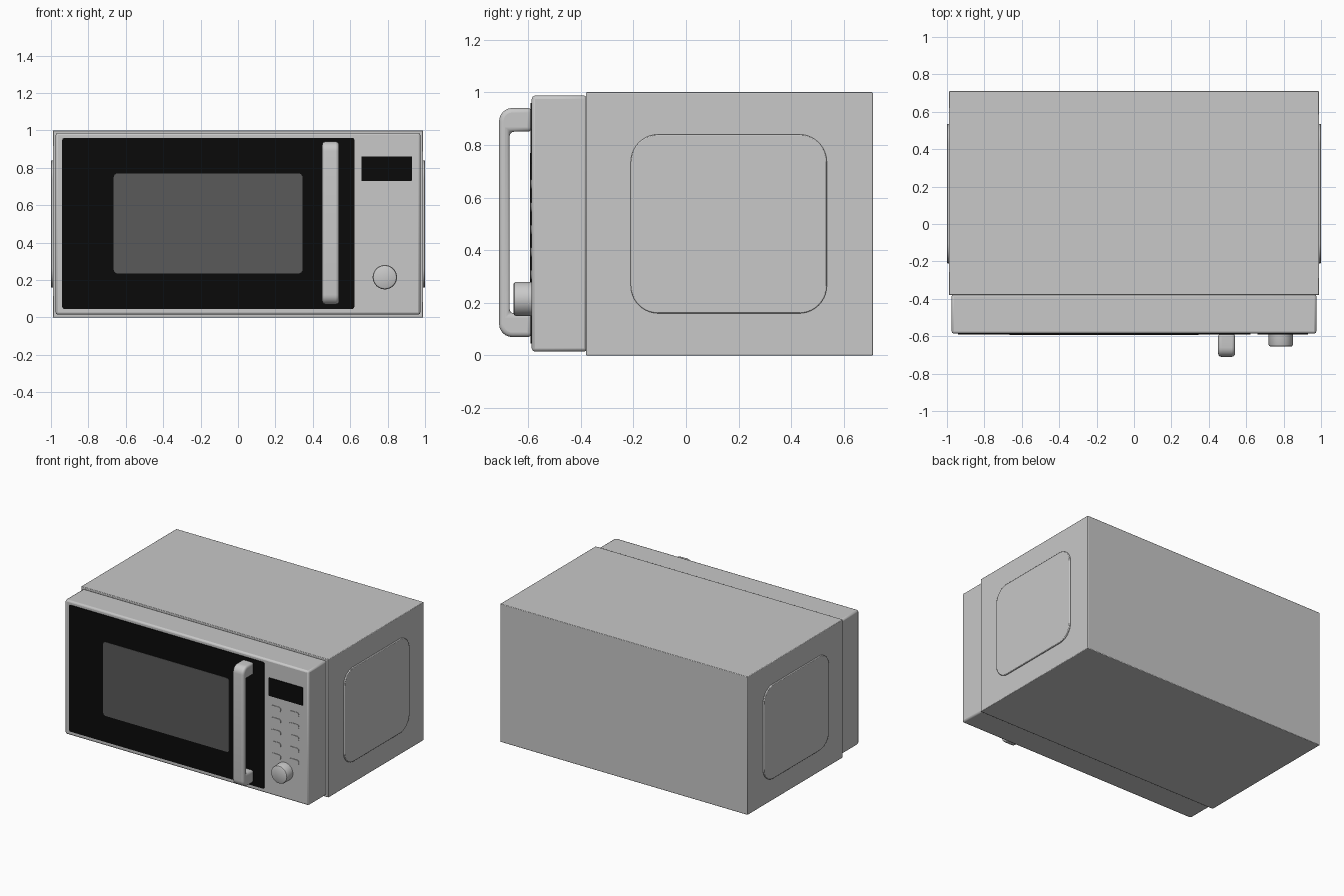
import bpy, bmesh, math
from mathutils import Vector

if "Cube" in bpy.data.objects:
    bpy.data.objects.remove(bpy.data.objects["Cube"])


def material(name, v):
    m = bpy.data.materials.new(name)
    m.diffuse_color = (v, v, v, 1)
    m.use_nodes = True
    m.node_tree.nodes["Principled BSDF"].inputs["Base Color"].default_value = m.diffuse_color
    return m


silver = material("silver", 0.58)
black = material("black", 0.003)
glass = material("window_grey", 0.1)


def finish(name, bm, mat, bevel=0.0, segments=3):
    bmesh.ops.recalc_face_normals(bm, faces=bm.faces)
    me = bpy.data.meshes.new(name)
    bm.to_mesh(me)
    bm.free()
    ob = bpy.data.objects.new(name, me)
    bpy.context.collection.objects.link(ob)
    me.materials.append(mat)
    if bevel:
        mod = ob.modifiers.new("bevel", 'BEVEL')
        mod.width, mod.segments = bevel, segments
        mod.limit_method, mod.angle_limit = 'ANGLE', math.radians(40)
    bpy.ops.object.select_all(action='DESELECT')
    ob.select_set(True)
    bpy.context.view_layer.objects.active = ob
    bpy.ops.object.shade_smooth_by_angle(angle=math.radians(35))
    return ob


def prism(name, points, offset, mat, bevel=0.0, segments=3):
    """Extrude a closed outline of 3D points along offset."""
    bm = bmesh.new()
    face = bm.faces.new([bm.verts.new(p) for p in points])
    ext = bmesh.ops.extrude_face_region(bm, geom=[face])
    verts = [g for g in ext["geom"] if isinstance(g, bmesh.types.BMVert)]
    bmesh.ops.translate(bm, verts=verts, vec=Vector(offset))
    return finish(name, bm, mat, bevel, segments)


def rounded(u0, u1, v0, v1, r, n=8):
    """Rounded rectangle outline in 2D."""
    pts = []
    corners = [(u1 - r, v1 - r), (u0 + r, v1 - r), (u0 + r, v0 + r), (u1 - r, v0 + r)]
    for k, (cu, cv) in enumerate(corners):
        for i in range(n + 1):
            a = (k + i / n) * math.pi / 2
            pts.append((cu + r * math.cos(a), cv + r * math.sin(a)))
    return pts


def box(name, x0, x1, y0, y1, z0, z1, mat, bevel=0.0, segments=2):
    pts = [(x0, y0, z0), (x1, y0, z0), (x1, y0, z1), (x0, y0, z1)]
    return prism(name, pts, (0, y1 - y0, 0), mat, bevel, segments)


def plate(name, x0, x1, z0, z1, y_back, y_front, r, mat, n=4):
    pts = [(u, y_back, v) for u, v in rounded(x0, x1, z0, z1, r, n)]
    return prism(name, pts, (0, y_front - y_back, 0), mat)


# Casing and slightly smaller front section
box("casing", -0.99, 0.99, -0.38, 0.71, 0, 1, silver, 0.004)
box("front_section", -0.975, 0.975, -0.586, -0.375, 0.015, 0.987, silver, 0.012)

# Raised rounded panels on both sides
for side, label in ((1, "right"), (-1, "left")):
    pts = [(side * 0.985, u, v) for u, v in rounded(-0.21, 0.535, 0.16, 0.84, 0.105, 10)]
    prism(label + "_side_panel", pts, (side * 0.015, 0, 0), silver, 0.004, 2)

# Door glass, window and display
FACE = -0.586
plate("door_panel", -0.94, 0.622, 0.045, 0.96, FACE + 0.002, FACE - 0.005, 0.012, black)
plate("door_window", -0.665, 0.345, 0.235, 0.77, FACE - 0.004, FACE - 0.007, 0.022, glass)
plate("display", 0.66, 0.93, 0.73, 0.86, FACE + 0.002, FACE - 0.005, 0.003, black)

# Two columns of flat buttons
for row in range(5):
    z = 0.65 - 0.086 * row
    for x in (0.715, 0.86):
        plate("button", x - 0.04, x + 0.04, z - 0.018, z + 0.018,
              FACE + 0.002, FACE - 0.004, 0.017, silver)

# Control knob: a turned profile of (radius, y)
bm = bmesh.new()
profile = [(0, -0.58), (0.065, -0.58), (0.065, -0.645), (0.062, -0.652), (0.055, -0.656), (0, -0.656)]
vs = [bm.verts.new((r, y, 0)) for r, y in profile]
es = [bm.edges.new(p) for p in zip(vs, vs[1:])]
bmesh.ops.spin(bm, geom=vs + es, cent=(0, 0, 0), axis=(0, 1, 0), angle=2 * math.pi, steps=40)
bmesh.ops.remove_doubles(bm, verts=bm.verts, dist=1e-4)
bmesh.ops.translate(bm, verts=bm.verts, vec=(0.785, 0, 0.215))
finish("control_knob", bm, silver)

# Door handle: C-shaped side profile with rounded outer corners
outer = rounded(-0.71, -0.5, 0.07, 0.94, 0.05, 6)[7:21]
profile = [(-0.585, 0.94)] + outer + [(-0.585, 0.07), (-0.585, 0.16),
          (-0.67, 0.16), (-0.67, 0.85), (-0.585, 0.85)]
prism("door_handle", [(0.45, y, z) for y, z in profile], (0.09, 0, 0), silver, 0.017, 4)
